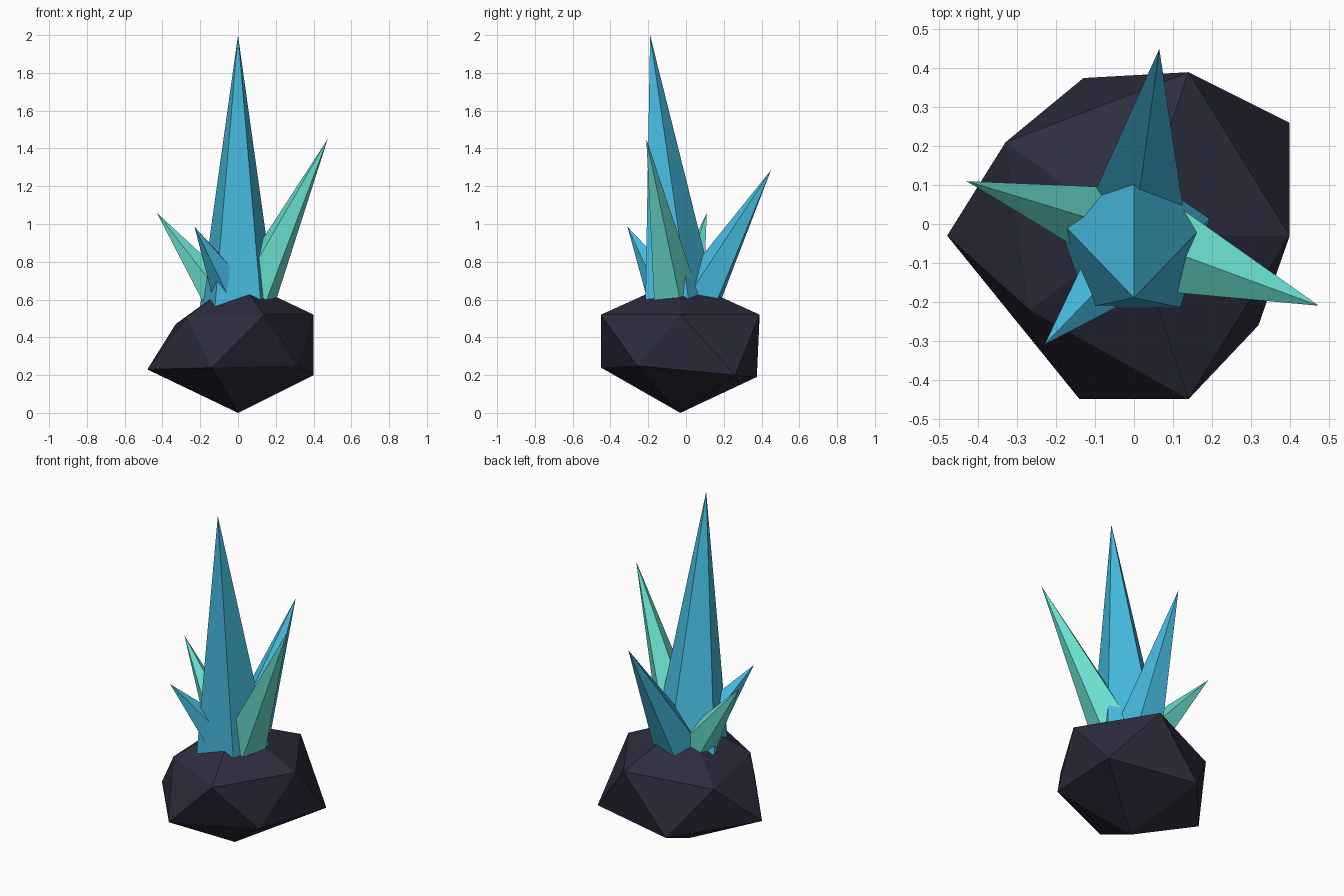
import bpy
import bmesh
from mathutils import Matrix, Vector

cube = bpy.data.objects.get("Cube")
if cube:
    bpy.data.objects.remove(cube, do_unlink=True)


def make_material(name, rgb):
    mat = bpy.data.materials.new(name)
    mat.use_nodes = True
    color = (*rgb, 1.0)
    mat.diffuse_color = color
    bsdf = next(n for n in mat.node_tree.nodes if n.type == "BSDF_PRINCIPLED")
    bsdf.inputs["Base Color"].default_value = color
    return mat


def add_object(name, bm, mat):
    bmesh.ops.recalc_face_normals(bm, faces=bm.faces[:])
    mesh = bpy.data.meshes.new(name)
    bm.to_mesh(mesh)
    bm.free()
    mesh.materials.append(mat)
    obj = bpy.data.objects.new(name, mesh)
    bpy.context.collection.objects.link(obj)
    return obj


def add_crystal(name, base, tip, radius, mat):
    """Five-sided spike with one ridge on the side facing up."""
    base, tip = Vector(base), Vector(tip)
    axis = tip - base
    bm = bmesh.new()
    bmesh.ops.create_cone(bm, cap_ends=True, segments=5, radius1=radius,
                          radius2=0, depth=axis.length)
    bmesh.ops.remove_doubles(bm, verts=bm.verts[:], dist=0.0001)
    turn = axis.to_track_quat("Z", "Y").to_matrix().to_4x4()
    place = Matrix.Translation((base + tip) / 2) @ turn
    bmesh.ops.transform(bm, matrix=place, verts=bm.verts[:])
    return add_object(name, bm, mat)


stone = make_material("dark stone", (0.026, 0.026, 0.047))
blue = make_material("blue crystal", (0.062, 0.5, 0.74))
green = make_material("green crystal", (0.145, 0.75, 0.62))

# Rough rock: an uneven twenty-sided boulder
lower_ring = [(0.32, -0.26, 0.25), (-0.14, -0.45, 0.24), (-0.48, -0.03, 0.23),
              (-0.13, 0.375, 0.19), (0.4, 0.26, 0.2)]
upper_ring = [(0.14, -0.45, 0.52), (-0.27, -0.22, 0.51), (-0.33, 0.21, 0.47),
              (0.14, 0.39, 0.52), (0.4, -0.03, 0.52)]
bm = bmesh.new()
for point in [(0, -0.03, 0), *lower_ring, *upper_ring, (0, -0.03, 0.71)]:
    bm.verts.new(point)
bmesh.ops.convex_hull(bm, input=bm.verts[:])
add_object("rock", bm, stone)

# Crystals growing out of the rock
add_crystal("main_crystal", (0, -0.03, 0.4), (0, -0.19, 2), 0.234, blue)
add_crystal("left_crystal", (0, -0.035, 0.45), (0.475, -0.21, 1.45), 0.155, green)
add_crystal("back_crystal", (0, -0.02, 0.45), (0.065, 0.45, 1.285), 0.16, blue)
add_crystal("right_crystal", (0, -0.02, 0.49), (-0.43, 0.11, 1.06), 0.13, green)
add_crystal("front_crystal", (0.04, -0.03, 0.51), (-0.23, -0.31, 0.985), 0.15, blue)
